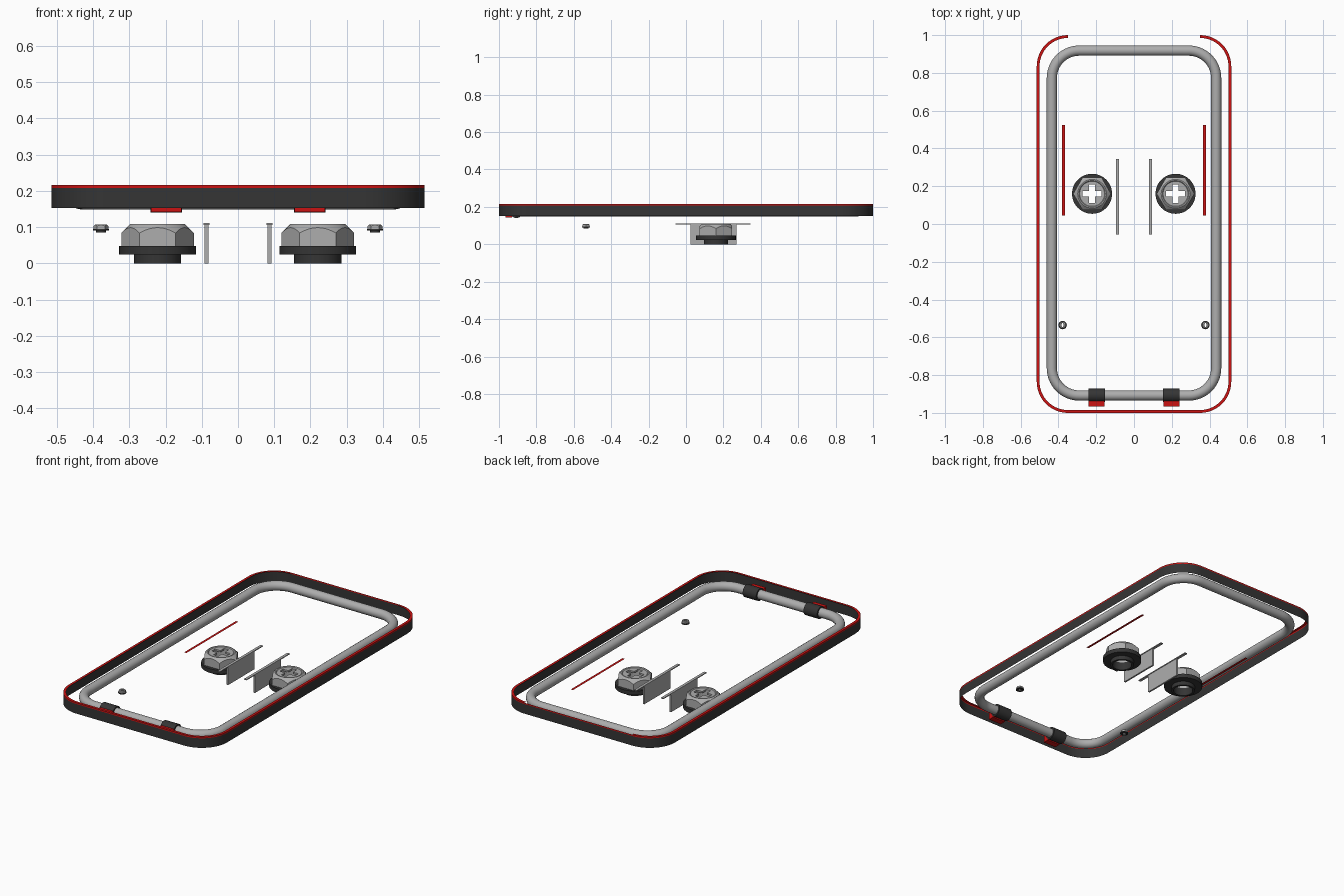
import bpy, bmesh, math
from mathutils import Matrix

if "Cube" in bpy.data.objects:
    bpy.data.objects.remove(bpy.data.objects["Cube"])


def material(name, rgb):
    m = bpy.data.materials.new(name)
    m.diffuse_color = (*rgb, 1)
    m.use_nodes = True
    m.node_tree.nodes["Principled BSDF"].inputs["Base Color"].default_value = m.diffuse_color
    return m


DARK = material("dark grey", (0.035, 0.035, 0.035))
GREY = material("light grey", (0.42, 0.42, 0.42))
RED = material("red", (0.6, 0.006, 0.006))


def finish(bm, name, mat, smooth=True):
    bmesh.ops.recalc_face_normals(bm, faces=bm.faces[:])
    me = bpy.data.meshes.new(name)
    bm.to_mesh(me)
    bm.free()
    me.materials.append(mat)
    ob = bpy.data.objects.new(name, me)
    bpy.context.collection.objects.link(ob)
    bpy.ops.object.select_all(action='DESELECT')
    bpy.context.view_layer.objects.active = ob
    ob.select_set(True)
    if smooth:
        bpy.ops.object.shade_smooth_by_angle(angle=math.radians(32))
    return ob


def loft(name, mat, rings, closed=False, skip=None):
    """Join rings of points; 'skip' leaves out faces by a rule on their centre."""
    bm = bmesh.new()
    vs = [[bm.verts.new(p) for p in r] for r in rings]
    n = len(vs[0])
    for k in range(len(vs) if closed else len(vs) - 1):
        a, b = vs[k], vs[(k + 1) % len(vs)]
        for i in range(n):
            j = (i + 1) % n
            f = (a[i], a[j], b[j], b[i])
            if skip and skip(sum(v.co.x for v in f) / 4, sum(v.co.y for v in f) / 4):
                continue
            bm.faces.new(f)
    return finish(bm, name, mat)


def rounded(hx, hy, r, off, z, cy=0.0, seg=14):
    """Rounded rectangle, offset outwards by off."""
    pts = []
    for q, (sx, sy) in enumerate(((1, 1), (-1, 1), (-1, -1), (1, -1))):
        for i in range(seg + 1):
            a = math.pi / 2 * (q + i / seg)
            pts.append((sx * (hx - r) + (r + off) * math.cos(a),
                        cy + sy * (hy - r) + (r + off) * math.sin(a), z))
    return pts


def box(name, mat, x, y, z):
    bm = bmesh.new()
    bmesh.ops.create_cube(bm, size=1)
    for v in bm.verts:
        for i, (lo, hi) in enumerate((x, y, z)):
            v.co[i] = lo if v.co[i] < 0 else hi
    return finish(bm, name, mat, False)


# Outer band: thin dark wall, red rim line and a narrow red cap left open at the back
def band(off, z):
    return rounded(0.515, 1.0, 0.165, off, z)


loft("outer_band", DARK, [band(0, 0.152), band(0, 0.208)])
loft("band_rim", RED, [band(0, 0.208), band(0, 0.216)])
loft("band_cap", RED, [band(0, 0.216), band(-0.015, 0.216)],
     skip=lambda x, y: y > 0.9 and abs(x) < 0.2)

# Inner tube frame
TR, TZ = 0.027, 0.176
loft("tube_frame", GREY,
     [rounded(0.435, 0.913, 0.145, TR * math.cos(a), TZ + TR * math.sin(a), 0.005)
      for a in (2 * math.pi * k / 16 for k in range(16))], closed=True)


# Large hollow nut with chamfered top and a cross-shaped hole
N = 48


def circle(r, z):
    return [(r * math.cos(2 * math.pi * i / N), r * math.sin(2 * math.pi * i / N), z)
            for i in range(N)]


def hexagon(zfun):
    pts = []
    for i in range(N):
        a = 2 * math.pi * i / N
        r = 0.0866 / math.cos((a % (math.pi / 3)) - math.pi / 6)
        pts.append((r * math.cos(a), r * math.sin(a), zfun(r)))
    return pts


rings = [circle(0.055, 0.048), hexagon(lambda r: 0.048),
         hexagon(lambda r: 0.108 - (r - 0.078) * 1.1), circle(0.076, 0.108),
         circle(0.07, 0.108), circle(0.066, 0.104), circle(0.001, 0.104),
         circle(0.001, 0.094), circle(0.055, 0.094)]
nut = loft("nut_left", GREY, rings, closed=True)

bm = bmesh.new()
w, l = 0.015, 0.05
q = [(w, w), (w, l), (-w, l), (-w, w), (-l, w), (-l, -w),
     (-w, -w), (-w, -l), (w, -l), (w, -w), (l, -w), (l, w)]
face = bm.faces.new([bm.verts.new((x, y, 0.08)) for x, y in q])
ext = bmesh.ops.extrude_face_region(bm, geom=[face])
for v in ext["geom"]:
    if isinstance(v, bmesh.types.BMVert):
        v.co.z = 0.13
cutter = finish(bm, "cross_cutter", GREY, False)
cutter.hide_render = True
mod = nut.modifiers.new("cross", 'BOOLEAN')
mod.operation, mod.object, mod.solver = 'DIFFERENCE', cutter, 'EXACT'
bpy.context.view_layer.objects.active = nut
bpy.ops.object.modifier_apply(modifier="cross")
bpy.data.objects.remove(cutter)

# Dark washer with a neck under the nut
washer = loft("washer_left", DARK,
              [circle(r, z) for r, z in ((0.053, 0.0), (0.065, 0.0), (0.065, 0.024),
                                         (0.106, 0.024), (0.106, 0.048), (0.053, 0.048))],
              closed=True)


def copy(ob, name, loc, s=1.0):
    c = bpy.data.objects.new(name, ob.data)
    c.location, c.scale = loc, (s, s, s)
    bpy.context.collection.objects.link(c)


nut.location = washer.location = (-0.222, 0.16, 0)
for part, ob in (("nut", nut), ("washer", washer)):
    copy(ob, part + "_right", (0.22, 0.16, 0))
    copy(ob, "small_" + part + "_left", (-0.378, -0.535, 0.085), 0.21)
    copy(ob, "small_" + part + "_right", (0.378, -0.535, 0.085), 0.21)

for side, s in (("left", -1), ("right", 1)):
    # Upright plate with a longer strip on top
    x = 0.087 * s
    box("plate_" + side, GREY, (x - 0.005, x + 0.005), (0.025, 0.27), (0, 0.106))
    box("plate_strip_" + side, GREY, (x - 0.008, x + 0.008), (-0.055, 0.345), (0.106, 0.111))

    # Flat red stripe
    bm = bmesh.new()
    bm.faces.new([bm.verts.new((0.374 * s + dx, y, 0.105)) for dx, y in
                  ((-0.0075, 0.045), (0.0075, 0.045), (0.0075, 0.525), (-0.0075, 0.525))])
    finish(bm, "red_stripe_" + side, RED, False)

    # Clip wrapped around the tube, with a red front tab
    bm = bmesh.new()
    bmesh.ops.create_cone(bm, cap_ends=True, segments=16, radius1=0.036, radius2=0.036,
                          depth=0.088,
                          matrix=Matrix.Translation((0.198 * s, -0.907, TZ))
                          @ Matrix.Rotation(math.pi / 2, 4, 'Y'))
    finish(bm, "clip_" + side, DARK)
    box("clip_tab_" + side, RED, (0.198 * s - 0.042, 0.198 * s + 0.042),
        (-0.965, -0.93), (0.142, 0.195))
